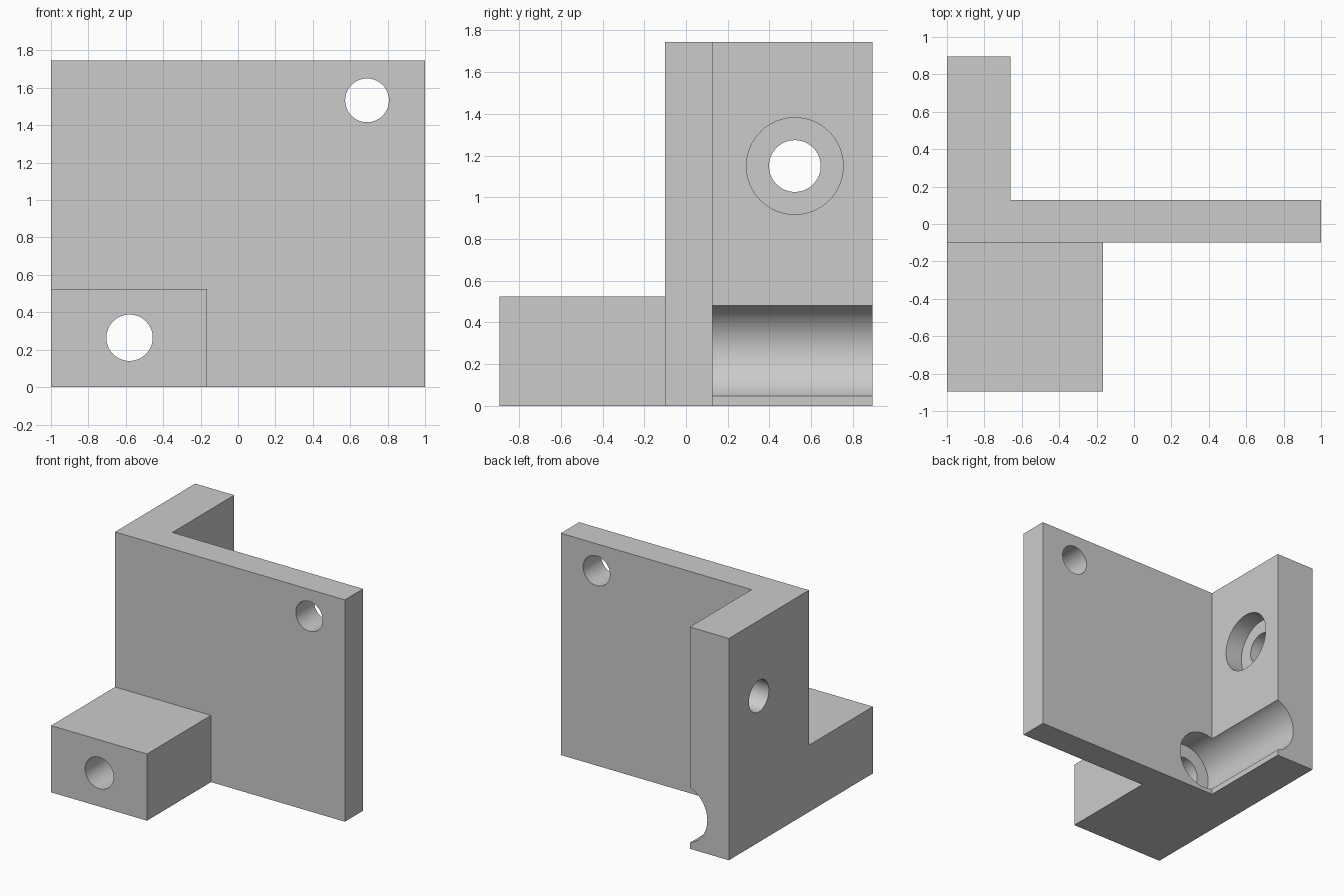
import bpy
import bmesh
from math import pi, radians
from mathutils import Matrix, Vector

cube = bpy.data.objects.get("Cube")
if cube:
    bpy.data.objects.remove(cube, do_unlink=True)

grey = bpy.data.materials.new("light grey")
grey.use_nodes = True
grey.diffuse_color = (0.6, 0.6, 0.6, 1)
grey.node_tree.nodes["Principled BSDF"].inputs["Base Color"].default_value = grey.diffuse_color


def link(name, bm):
    bmesh.ops.recalc_face_normals(bm, faces=bm.faces)
    mesh = bpy.data.meshes.new(name)
    bm.to_mesh(mesh)
    bm.free()
    mesh.materials.append(grey)
    obj = bpy.data.objects.new(name, mesh)
    bpy.context.collection.objects.link(obj)
    return obj


def prism(name, outline, height):
    """Extrude an xy outline up from the ground."""
    bm = bmesh.new()
    face = bm.faces.new([bm.verts.new((x, y, 0)) for x, y in outline])
    top = bmesh.ops.extrude_face_region(bm, geom=[face])["geom"]
    verts = [g for g in top if isinstance(g, bmesh.types.BMVert)]
    bmesh.ops.translate(bm, verts=verts, vec=(0, 0, height))
    return link(name, bm)


def bore(name, start, end, radius):
    """Round cutter between two points."""
    a, b = Vector(start), Vector(end)
    turn = (b - a).to_track_quat("Z", "Y").to_matrix().to_4x4()
    bm = bmesh.new()
    bmesh.ops.create_cone(bm, cap_ends=True, segments=64, radius1=radius, radius2=radius,
                          depth=(b - a).length,
                          matrix=Matrix.Translation((a + b) / 2) @ turn)
    obj = link(name, bm)
    obj.hide_render = True
    return obj


def combine(body, tool, operation):
    mod = body.modifiers.new(tool.name, "BOOLEAN")
    mod.operation = operation
    mod.solver = "EXACT"
    mod.object = tool
    bpy.context.view_layer.objects.active = body
    bpy.ops.object.modifier_apply(modifier=mod.name)
    bpy.data.objects.remove(tool, do_unlink=True)


FRONT, BACK = -0.895, 0.895
PLATE_FRONT, PLATE_BACK = -0.1, 0.127
WALL = -0.66
BIG, SMALL = 0.232, 0.124

# Plate with side wall, and the foot block in front of it
bracket = prism("bracket", [(-1, PLATE_FRONT), (1, PLATE_FRONT), (1, PLATE_BACK),
                            (WALL, PLATE_BACK), (WALL, BACK), (-1, BACK)], 1.745)
foot = prism("foot_block", [(-1, FRONT), (-0.165, FRONT), (-0.165, 0), (-1, 0)], 0.525)
combine(bracket, foot, "UNION")

# Bolt holes, their counterbores and the long groove
cutters = [
    bore("plate_hole", (0.69, -0.3, 1.533), (0.69, 0.3, 1.533), 0.117),
    bore("groove", (-0.58, PLATE_FRONT, 0.264), (-0.58, 1, 0.264), BIG),
    bore("foot_hole", (-0.58, -1, 0.264), (-0.58, 0.3, 0.264), SMALL),
    bore("wall_counterbore", (-0.81, 0.522, 1.15), (-0.5, 0.522, 1.15), BIG),
    bore("wall_hole", (-1.1, 0.522, 1.15), (-0.7, 0.522, 1.15), SMALL),
]
for cutter in cutters:
    combine(bracket, cutter, "DIFFERENCE")

bpy.ops.object.select_all(action="DESELECT")
bracket.select_set(True)
bpy.context.view_layer.objects.active = bracket
bpy.ops.object.shade_smooth_by_angle(angle=radians(30))
